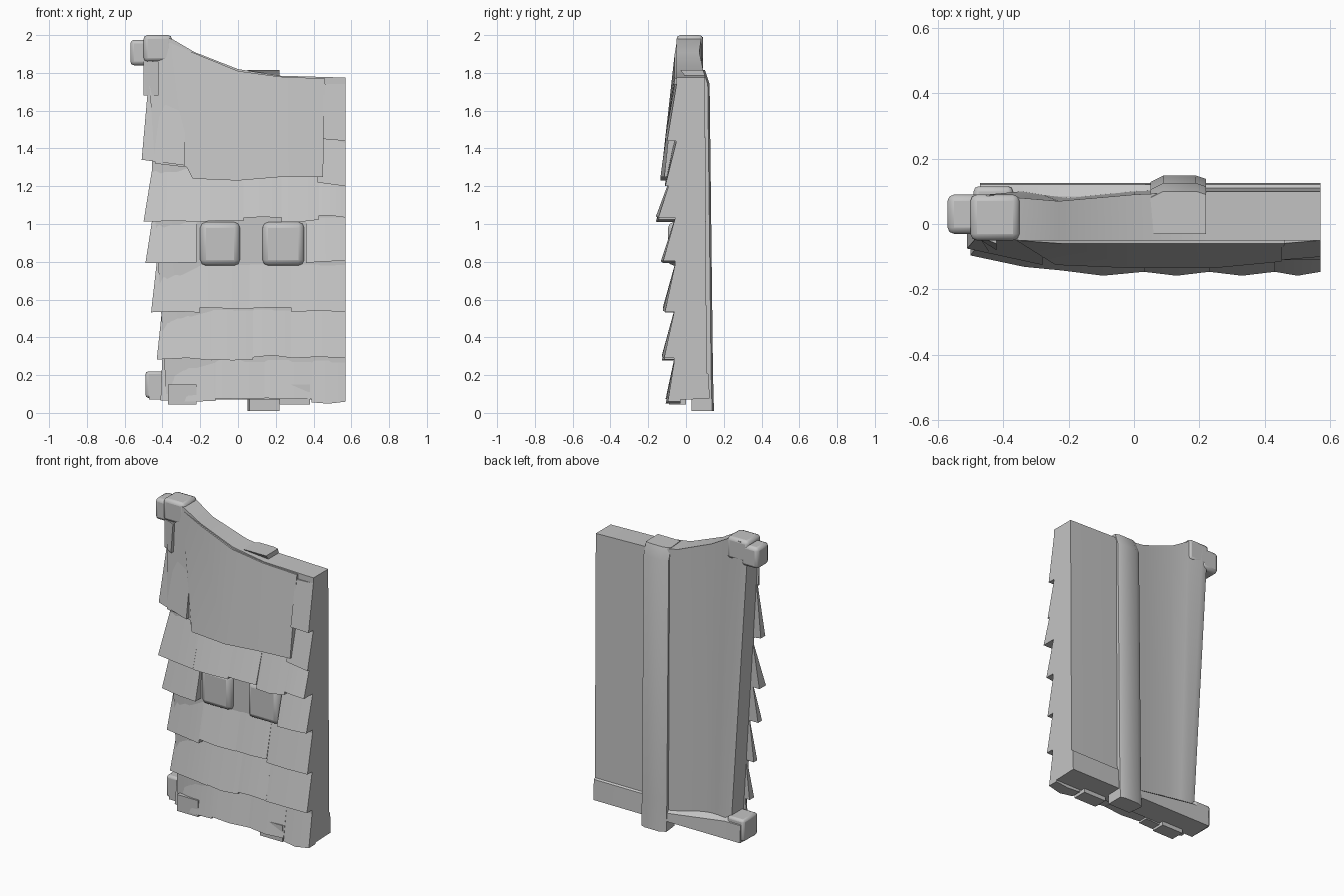
import bpy, bmesh, random
from mathutils import Vector

random.seed(4)
cube = bpy.data.objects.get("Cube")
if cube:
    bpy.data.objects.remove(cube, do_unlink=True)

stone = bpy.data.materials.new("grey_stone")
stone.use_nodes = True
colour = (0.55, 0.55, 0.55, 1)
stone.diffuse_color = colour
stone.node_tree.nodes["Principled BSDF"].inputs["Base Color"].default_value = colour
parts = []


def loft(name, rings):
    """Join matching rings of points into one closed solid."""
    bm = bmesh.new()
    loops = [[bm.verts.new(Vector(p)) for p in ring] for ring in rings]
    for a, b in zip(loops, loops[1:]):
        for i in range(len(a)):
            j = (i + 1) % len(a)
            bm.faces.new((a[i], a[j], b[j], b[i]))
    bm.faces.new(loops[0])
    bm.faces.new(loops[-1])
    bmesh.ops.recalc_face_normals(bm, faces=bm.faces[:])
    mesh = bpy.data.meshes.new(name)
    bm.to_mesh(mesh)
    bm.free()
    mesh.materials.append(stone)
    obj = bpy.data.objects.new(name, mesh)
    bpy.context.collection.objects.link(obj)
    parts.append(obj)
    return obj


def slab(name, columns, back=-0.03):
    """Columns hold the top and bottom front points, in x, y, z."""
    loft(name, [[(t[0], back, t[2]), t, b, (b[0], back, b[2])] for t, b in columns])


def block(name, low, high, lean=0.0):
    """Box whose upper end is shifted in y by lean."""
    (x0, y0, z0), (x1, y1, z1) = low, high
    def ring(z, d):
        return [(x0, y0 + d, z), (x1, y0 + d, z), (x1, y1 + d, z), (x0, y1 + d, z)]
    return loft(name, [ring(z0, 0), ring(z1, lean)])


def soften(obj, width):
    mod = obj.modifiers.new("worn_edges", "BEVEL")
    mod.width = width
    mod.segments = 2


# Wall core: top line falls from the raised corner, the back dips a little
core = []
for x_top, x_low, z, front, rear in (
        (-0.49, -0.38, 1.88, -0.03, 0.08), (-0.45, -0.34, 1.99, -0.04, 0.09),
        (-0.35, -0.28, 1.98, -0.05, 0.08), (-0.23, -0.2, 1.91, -0.05, 0.07),
        (0, 0, 1.82, -0.05, 0.09), (0.22, 0.22, 1.785, -0.05, 0.1),
        (0.57, 0.57, 1.775, -0.05, 0.1)):
    core.append([(x_top, rear, z), (x_top, front, z),
                 (x_low, -0.065, 0.1), (x_low, rear + 0.01, 0.1)])
loft("wall_core", core)

# Raised corner stone
soften(block("corner_stone", (-0.57, -0.03, 1.84), (-0.45, 0.09, 1.975)), 0.02)
soften(block("corner_crown", (-0.5, -0.05, 1.86), (-0.35, 0.09, 2.0)), 0.02)

# Large plaster sheet across the upper front
slab("upper_sheet", [
    ((-0.48, -0.03, 1.9), (-0.44, -0.09, 1.32)),
    ((-0.36, -0.05, 1.96), (-0.27, -0.1, 1.3)),
    ((-0.22, -0.06, 1.9), (-0.24, -0.125, 1.24)),
    ((0, -0.06, 1.81), (0, -0.135, 1.23)),
    ((0.22, -0.06, 1.78), (0.24, -0.135, 1.25)),
    ((0.46, -0.06, 1.77), (0.45, -0.115, 1.25))])
slab("upper_left_sheet", [
    ((-0.5, -0.03, 1.86), (-0.5, -0.02, 1.68)),
    ((-0.42, -0.06, 1.86), (-0.42, -0.08, 1.68))])
slab("upper_left_shingle", [
    ((-0.48, -0.04, 1.68), (-0.51, -0.075, 1.34)),
    ((-0.28, -0.07, 1.68), (-0.28, -0.125, 1.31))])
slab("upper_right_shingle", [
    ((0.45, -0.06, 1.74), (0.45, -0.11, 1.45)),
    ((0.57, -0.05, 1.74), (0.57, -0.1, 1.44))])
slab("middle_right_shingle", [
    ((0.42, -0.06, 1.45), (0.42, -0.11, 1.22)),
    ((0.57, -0.05, 1.44), (0.57, -0.11, 1.2))])


# Overlapping rows: top, bottom, tip depth, left flare, dividing edges
rows = {
    "first": (1.32, 1.03, -0.15, 0.05, (-0.45, -0.22, 0.03, 0.23, 0.43, 0.57)),
    "second": (1.05, 0.8, -0.125, 0.04, (-0.45, -0.22)),
    "second_right": (1.04, 0.79, -0.125, 0, (0.36, 0.57)),
    "third": (0.8, 0.54, -0.115, 0.03, (-0.43, -0.2, 0.06, 0.28, 0.57)),
    "fourth": (0.57, 0.3, -0.12, 0.03, (-0.4, -0.14, 0.08, 0.28, 0.57)),
    "bottom": (0.32, 0.07, -0.1, 0.01, (-0.4, -0.12, 0.14, 0.39, 0.57)),
}
for row, (top, low, tip, flare, edges) in rows.items():
    for i, (a, b) in enumerate(zip(edges, edges[1:])):
        drop = random.uniform(-0.02, 0.015)
        columns = []
        for k in range(3):
            x = a + (b - a) * k / 2
            away = max(0, -x - 0.2) * 0.2
            belly = -0.008 if k == 1 else 0.004
            x_low = x - (flare if i == 0 and k == 0 else 0)
            z = low + drop + random.uniform(-0.008, 0.008)
            columns.append(((x, -0.055 + away / 2, top),
                            (x_low, tip + away + belly, z)))
        slab(f"{row}_row_shingle_{i}", columns)

# Cushion stones set in the open part of the second row
for side, x0, x1 in (("right", -0.2, 0.01), ("left", 0.13, 0.35)):
    soften(block(side + "_cushion_stone", (x0, -0.095, 0.78), (x1, -0.02, 1.01)), 0.03)

# Chips hanging below the bottom row
for side, x0, x1 in (("right", -0.37, -0.22), ("left", 0.22, 0.38)):
    block(side + "_lower_chip", (x0, -0.09, 0.045), (x1, 0, 0.15))

# Post on the back, running past the sill
post = []
for z, rear, front in ((0.01, 0.148, 0.03), (0.2, 0.143, 0.03),
                       (1.74, 0.125, 0.03), (1.815, 0.1, -0.03)):
    post.append([(0.06, front, z), (0.22, front, z), (0.22, rear - 0.01, z),
                 (0.19, rear, z), (0.09, rear, z), (0.05, rear - 0.02, z)])
loft("back_post", post)

# Sill along the back, with a sloping top
sill = []
for x, top in ((-0.47, 0.2), (-0.36, 0.2), (0.06, 0.14), (0.22, 0.22), (0.57, 0.22)):
    sill.append([(x, -0.03, 0.07), (x, 0.125, 0.075),
                 (x, 0.12, top - 0.015), (x, 0.085, top + 0.01), (x, -0.03, top)])
loft("back_sill", sill)
soften(block("foot_stone", (-0.49, -0.03, 0.08), (-0.37, 0.115, 0.22)), 0.015)

# Soft shading with crisp edges
bpy.ops.object.select_all(action="DESELECT")
for obj in parts:
    obj.select_set(True)
bpy.context.view_layer.objects.active = parts[0]
bpy.ops.object.shade_smooth_by_angle(angle=0.7)
